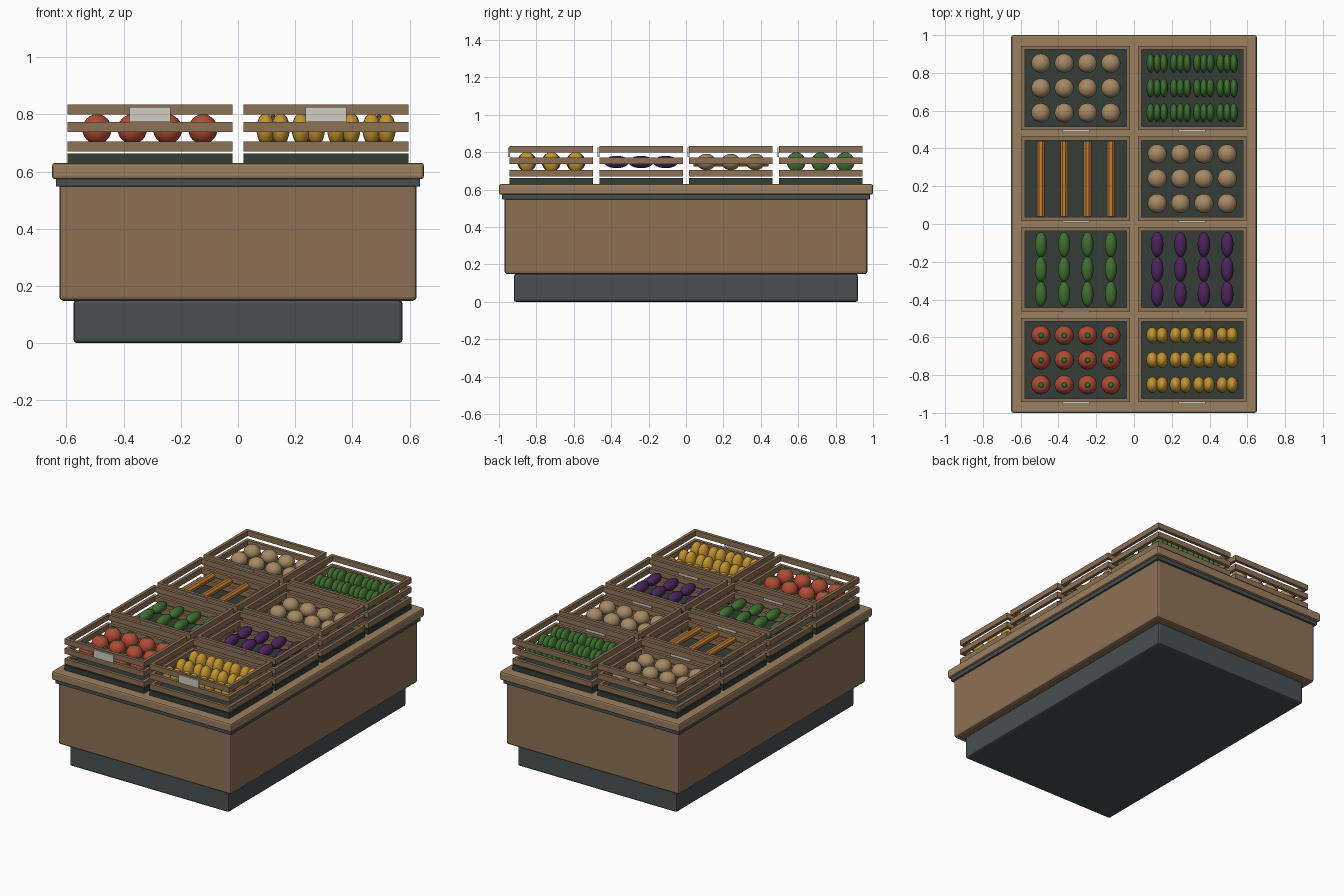
import bpy, bmesh
from math import pi, radians
from mathutils import Matrix, Vector

if "Cube" in bpy.data.objects:
    bpy.data.objects.remove(bpy.data.objects["Cube"])

COLORS = {
    "wood": (0.27, 0.165, 0.09), "light_wood": (0.33, 0.215, 0.115),
    "dark": (0.065, 0.08, 0.085), "crate_dark": (0.035, 0.045, 0.038),
    "label": (0.62, 0.62, 0.55), "red": (0.45, 0.07, 0.035),
    "green": (0.05, 0.16, 0.03), "yellow": (0.55, 0.3, 0.03),
    "purple": (0.07, 0.018, 0.11), "orange": (0.55, 0.2, 0.03),
    "tan": (0.38, 0.25, 0.13),
}
MATS = {}
for n, c in COLORS.items():
    MATS[n] = bpy.data.materials.new(n)
    MATS[n].diffuse_color = (*c, 1)


def finish(bm, name, mat, smooth=False):
    me = bpy.data.meshes.new(name)
    bm.to_mesh(me)
    bm.free()
    for p in me.polygons:
        p.use_smooth = smooth
    me.materials.append(MATS[mat])
    ob = bpy.data.objects.new(name, me)
    bpy.context.collection.objects.link(ob)
    return ob


def add_box(bm, c, s):
    bmesh.ops.create_cube(bm, size=1, matrix=Matrix.Translation(c) @ Matrix.Diagonal((*s, 1)))


def add_ellipsoid(bm, c, r):
    bmesh.ops.create_uvsphere(bm, u_segments=20, v_segments=12, radius=1,
                              matrix=Matrix.Translation(c) @ Matrix.Diagonal((*r, 1)))


def slab(name, hx, hy, z0, z1, mat, bevel):
    bm = bmesh.new()
    add_box(bm, (0, 0, (z0 + z1) / 2), (hx * 2, hy * 2, z1 - z0))
    ob = finish(bm, name, mat)
    m = ob.modifiers.new("bevel", "BEVEL")
    m.width = bevel
    m.segments = 2


# Stand
slab("plinth", 0.575, 0.92, 0, 0.15, "dark", 0.012)
slab("body", 0.625, 0.97, 0.148, 0.56, "wood", 0.014)
slab("shadow_band", 0.637, 0.983, 0.547, 0.58, "dark", 0.005)
slab("table_top", 0.65, 1.0, 0.573, 0.63, "light_wood", 0.01)

CW, CL, T = 0.576, 0.446, 0.02   # crate width, length, slat thickness
ZP = 0.748                       # produce centre height


def crate(tag, cx, cy):
    bm = bmesh.new()
    add_box(bm, (cx, cy, 0.646), (CW, CL, 0.034))
    finish(bm, "crate_tray_" + tag, "crate_dark")
    bm = bmesh.new()
    for z in (0.687, 0.755, 0.817):
        for s in (-1, 1):
            add_box(bm, (cx, cy + s * (CL - T) / 2, z), (CW, T, 0.035))
            add_box(bm, (cx + s * (CW - T) / 2, cy, z), (T, CL - 2 * T, 0.035))
    finish(bm, "crate_slats_" + tag, "wood")
    bm = bmesh.new()
    add_box(bm, (cx, cy - CL / 2 - 0.004, 0.8), (0.143, 0.01, 0.052))
    finish(bm, "price_card_" + tag, "label")


# Produce kind: colour, lobe radii, lobe x offsets
KINDS = {
    "tomatoes": ("red", (0.051, 0.051, 0.052), (0,)),
    "potatoes": ("tan", (0.051, 0.051, 0.044), (0,)),
    "cucumbers": ("green", (0.032, 0.067, 0.032), (0,)),
    "aubergines": ("purple", (0.033, 0.067, 0.033), (0,)),
    "yellow_peppers": ("yellow", (0.032, 0.043, 0.056), (-0.026, 0.026)),
    "green_peppers": ("green", (0.022, 0.05, 0.052), (-0.035, 0, 0.035)),
}


def fill(kind, tag, cx, cy):
    xs = [cx + (i - 1.5) * 0.1235 for i in range(4)]
    ys = [cy + (j - 1) * 0.131 for j in range(3)]
    bm = bmesh.new()
    if kind == "carrots":
        # Long sticks running front to back
        for x in xs:
            bmesh.ops.create_cone(bm, cap_ends=True, segments=8, radius1=0.022, radius2=0.022,
                                  depth=0.4, matrix=Matrix.Translation((x, cy, 0.745))
                                  @ Matrix.Rotation(pi / 2, 4, "X") @ Matrix.Rotation(pi / 8, 4, "Z"))
        finish(bm, "carrots_" + tag, "orange")
        return
    col, r, offs = KINDS[kind]
    for x in xs:
        for y in ys:
            for o in offs:
                add_ellipsoid(bm, (x + o, y, ZP), r)
    finish(bm, kind + "_" + tag, col, True)
    if kind == "tomatoes":
        # Green caps
        bm = bmesh.new()
        for x in xs:
            for y in ys:
                bmesh.ops.create_cone(bm, cap_ends=True, segments=8, radius1=0.025, radius2=0.012,
                                      depth=0.014, matrix=Matrix.Translation((x, y, ZP + 0.048)))
        finish(bm, "tomato_caps_" + tag, "green")


# Two columns, four rows from front to back
LAYOUT = [("tomatoes", "yellow_peppers"), ("cucumbers", "aubergines"),
          ("carrots", "potatoes"), ("potatoes", "green_peppers")]
for row, pair in enumerate(LAYOUT):
    for col, kind in enumerate(pair):
        tag = f"{row + 1}_{'left' if col == 0 else 'right'}"
        cx, cy = (col * 2 - 1) * 0.308, -0.72 + row * 0.48
        crate(tag, cx, cy)
        fill(kind, tag, cx, cy)

for m in bpy.data.materials:
    if m.users and not m.is_grease_pencil:
        m.use_nodes = True
        m.node_tree.nodes["Principled BSDF"].inputs["Base Color"].default_value = m.diffuse_color
